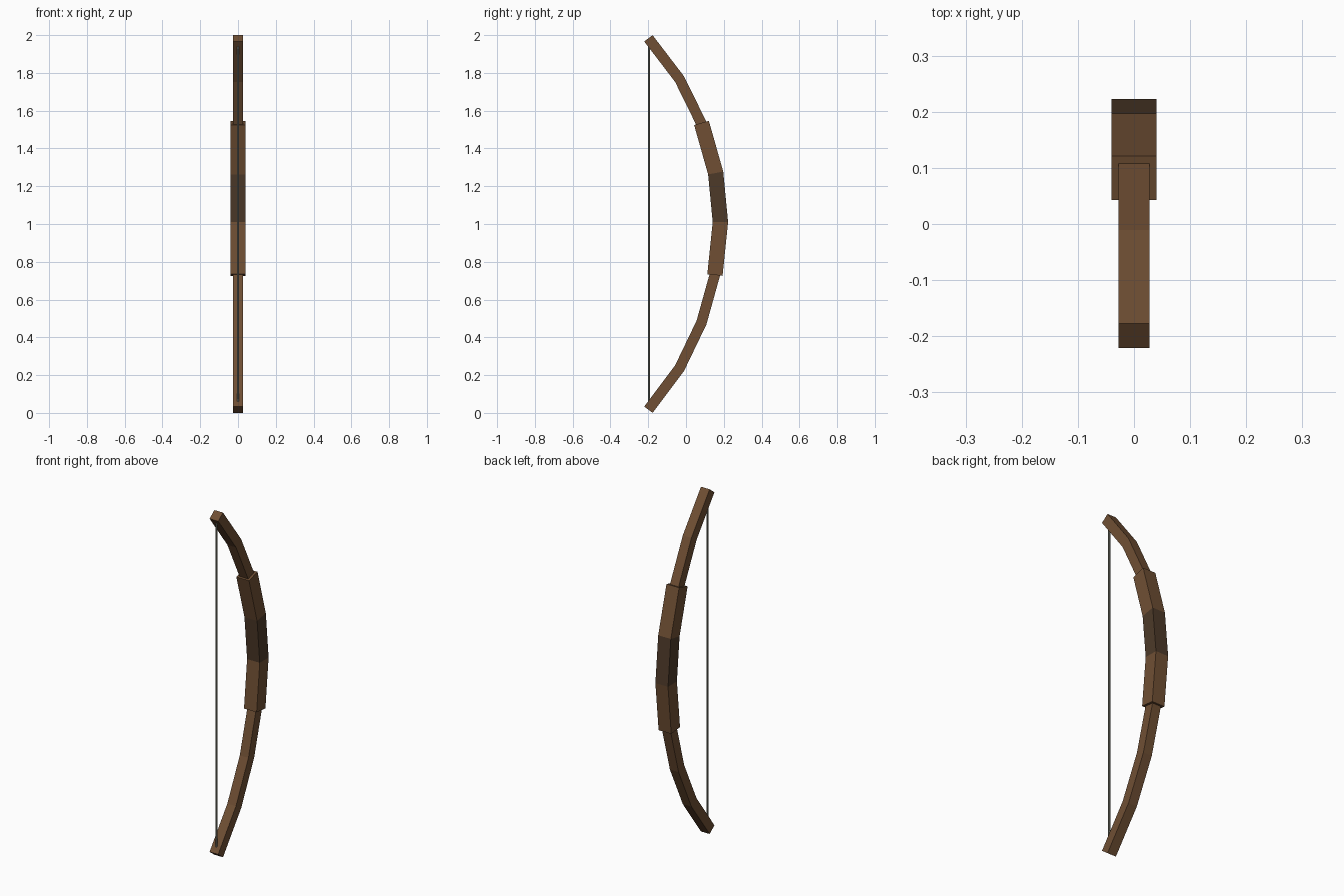
import bpy, bmesh
from mathutils import Vector

if "Cube" in bpy.data.objects:
    bpy.data.objects.remove(bpy.data.objects["Cube"])


def material(name, rgb):
    m = bpy.data.materials.new(name)
    m.diffuse_color = (*rgb, 1)
    m.use_nodes = True
    m.node_tree.nodes["Principled BSDF"].inputs["Base Color"].default_value = m.diffuse_color
    return m


WOOD = material("wood", (0.16, 0.078, 0.034))
WRAP = material("dark_wrap", (0.075, 0.042, 0.022))
CORD = material("cord", (0.19, 0.19, 0.15))


def finish(bm, name, mats):
    bmesh.ops.recalc_face_normals(bm, faces=bm.faces[:])
    me = bpy.data.meshes.new(name)
    bm.to_mesh(me)
    bm.free()
    for m in mats:
        me.materials.append(m)
    ob = bpy.data.objects.new(name, me)
    bpy.context.collection.objects.link(ob)
    return ob


def square_bar(name, path, half, mats, dark_segment=None):
    """Sweep a square section along (y, z) points with mitred joints."""
    pts = [Vector(p) for p in path]
    dirs = [(b - a).normalized() for a, b in zip(pts, pts[1:])]
    bm = bmesh.new()
    rings = []
    for i, p in enumerate(pts):
        d0, d1 = dirs[max(i - 1, 0)], dirs[min(i, len(dirs) - 1)]
        t = (d0 + d1).normalized()
        n = Vector((t.y, -t.x)) * half / t.dot(d1)
        corners = [(-half, -1), (half, -1), (half, 1), (-half, 1)]
        rings.append([bm.verts.new((x, p.x + s * n.x, p.y + s * n.y))
                      for x, s in corners])
    for i, (a, b) in enumerate(zip(rings, rings[1:])):
        for k in range(4):
            j = (k + 1) % 4
            f = bm.faces.new((a[k], a[j], b[j], b[k]))
            f.material_index = 1 if i == dark_segment else 0
    bm.faces.new(rings[0])
    bm.faces.new(rings[-1])
    return finish(bm, name, mats)


# Thick grip, its middle segment wrapped in dark leather
square_bar("grip", [(0.153, 0.73), (0.182, 1.01), (0.157, 1.27), (0.082, 1.535)],
           0.0405, [WOOD, WRAP], dark_segment=1)

# Thinner limbs curving to the tips
square_bar("lower_limb", [(-0.199, 0.017), (-0.034, 0.237), (0.082, 0.478), (0.155, 0.74)],
           0.0277, [WOOD])
square_bar("upper_limb", [(0.085, 1.525), (-0.034, 1.767), (-0.199, 1.983)],
           0.0277, [WOOD])

# Bowstring between the tips
bm = bmesh.new()
bmesh.ops.create_cone(bm, cap_ends=True, segments=8, radius1=0.006, radius2=0.006, depth=1.94)
bmesh.ops.translate(bm, verts=bm.verts[:], vec=(0, -0.196, 1.0))
finish(bm, "bowstring", [CORD])
